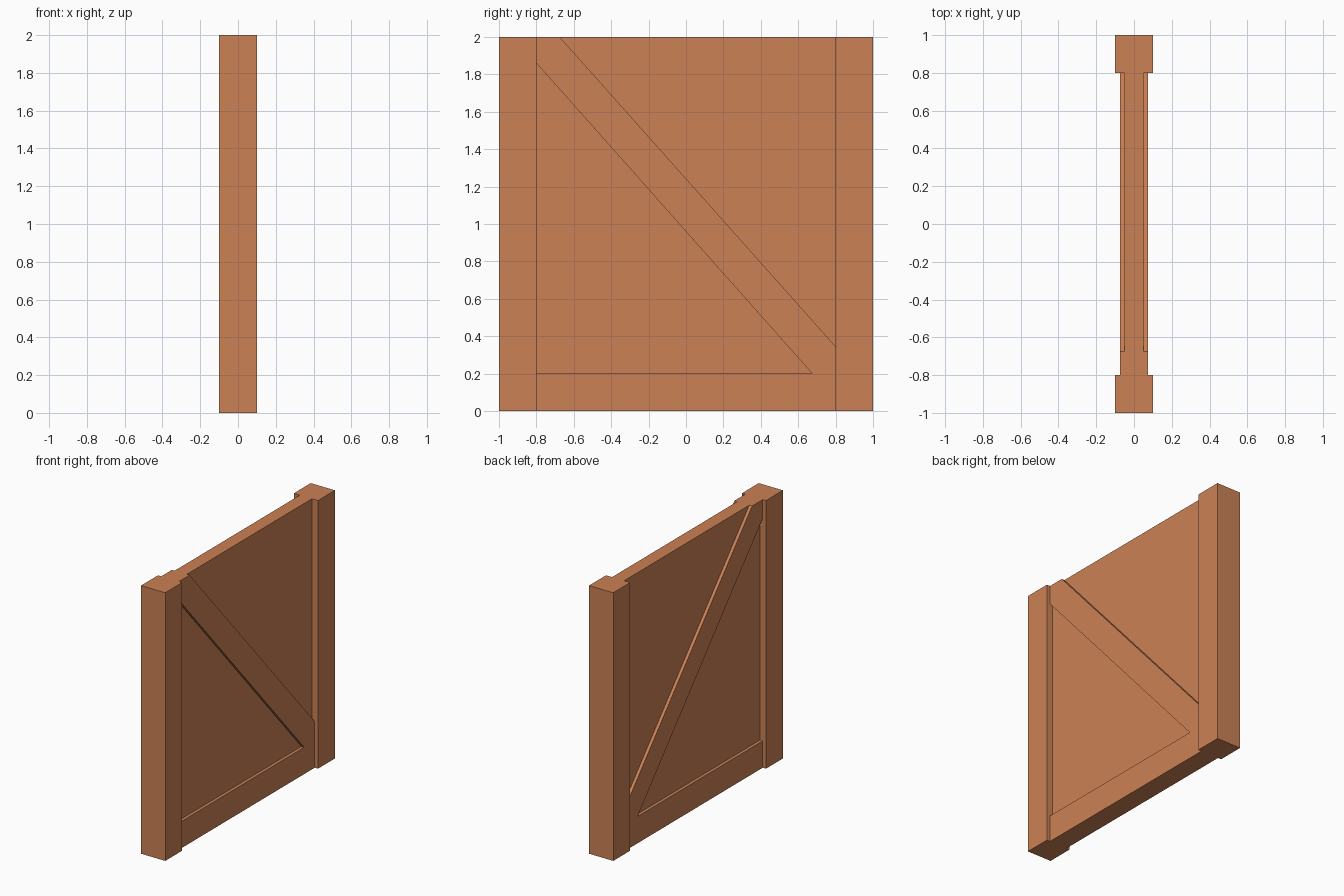
import bpy

if "Cube" in bpy.data.objects:
    bpy.data.objects.remove(bpy.data.objects["Cube"])

wood = bpy.data.materials.new("wood")
wood.diffuse_color = (0.60, 0.22, 0.09, 1)
wood.use_nodes = True
wood.node_tree.nodes["Principled BSDF"].inputs["Base Color"].default_value = wood.diffuse_color


def prism(name, outline, half_width):
    """Extrude a (y, z) outline symmetrically along x."""
    n = len(outline)
    verts = [(x, y, z) for x in (-half_width, half_width) for y, z in outline]
    faces = [tuple(reversed(range(n))), tuple(range(n, 2 * n))]
    faces += [(i, (i + 1) % n, n + (i + 1) % n, n + i) for i in range(n)]
    mesh = bpy.data.meshes.new(name)
    mesh.from_pydata(verts, [], faces)
    mesh.materials.append(wood)
    obj = bpy.data.objects.new(name, mesh)
    bpy.context.collection.objects.link(obj)
    return obj


def rect(y0, y1, z0, z1):
    return [(y0, z0), (y1, z0), (y1, z1), (y0, z1)]


# Upright posts at both ends
prism("front_post", rect(-1.0, -0.8, 0, 2), 0.1)
prism("back_post", rect(0.8, 1.0, 0, 2), 0.1)

# Thin infill panel
prism("panel", rect(-0.8, 0.8, 0.1, 2), 0.05)

# Bottom rail and diagonal brace, flush on both sides
prism("rail_and_brace", [(-0.8, 0), (0.8, 0), (0.8, 0.345), (-0.675, 2),
                         (-0.8, 2), (-0.8, 1.86), (0.675, 0.2), (-0.8, 0.2)], 0.073)
